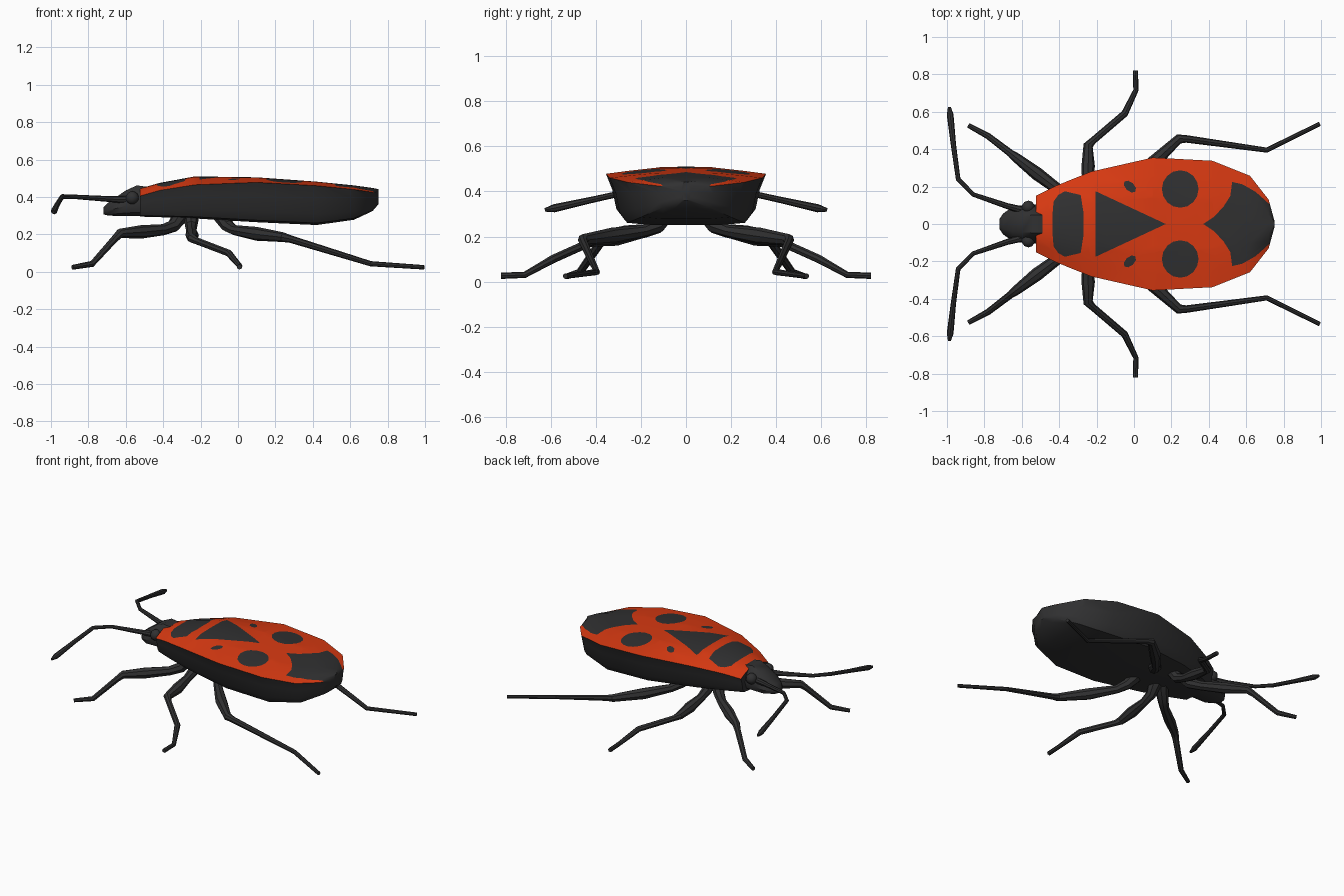
import bpy, bmesh, math
from mathutils import Vector

if "Cube" in bpy.data.objects:
    bpy.data.objects.remove(bpy.data.objects["Cube"])


def material(name, rgb):
    m = bpy.data.materials.new(name)
    m.diffuse_color = (*rgb, 1)
    m.use_nodes = True
    m.node_tree.nodes["Principled BSDF"].inputs["Base Color"].default_value = m.diffuse_color
    return m


BLACK = material("matt black", (0.03, 0.03, 0.031))
RED = material("orange red", (0.70, 0.042, 0.006))


def finish(bm, name, mats=(BLACK,), angle=35):
    bmesh.ops.recalc_face_normals(bm, faces=bm.faces[:])
    me = bpy.data.meshes.new(name)
    bm.to_mesh(me)
    bm.free()
    for m in mats:
        me.materials.append(m)
    ob = bpy.data.objects.new(name, me)
    bpy.context.collection.objects.link(ob)
    bpy.ops.object.select_all(action='DESELECT')
    ob.select_set(True)
    bpy.context.view_layer.objects.active = ob
    bpy.ops.object.shade_smooth_by_angle(angle=math.radians(angle))
    return ob


def loft(bm, rings):
    """Skin closed rings of points, cap both ends, return side faces by ring position."""
    vr = [[bm.verts.new(p) for p in r] for r in rings]
    n, sides = len(vr[0]), []
    for a, b in zip(vr, vr[1:]):
        for i in range(n):
            j = (i + 1) % n
            sides.append((i, bm.faces.new((a[i], a[j], b[j], b[i]))))
    bm.faces.new(vr[0])
    bm.faces.new(vr[-1])
    return sides


def limb(name, pts, sides=8):
    """Tapered jointed tube through (x, y, z, radius) points."""
    ps = [Vector(p[:3]) for p in pts]
    rings = []
    for k, p in enumerate(ps):
        d1 = (p - ps[k - 1]).normalized() if k else Vector()
        d2 = (ps[k + 1] - p).normalized() if k < len(ps) - 1 else Vector()
        t = (d1 + d2).normalized()
        u = t.cross(Vector((0, 0, 1))).normalized()
        v = u.cross(t)
        r = pts[k][3]
        rings.append([p + r * (math.cos(a) * u + math.sin(a) * v)
                      for a in (2 * math.pi * i / sides for i in range(sides))])
    bm = bmesh.new()
    loft(bm, rings)
    finish(bm, name)


def section(x, w, top, rim, low):
    """Body cross-section: crowned top, sharp rim, sloping wall, flat belly."""
    up = [(0, 1), (.4, .95), (.7, .52), (1, 0)]
    down = [(.92, .33), (.87, .73), (.77, .95), (.4, 1)]
    half = [(f * w, rim + g * (top - rim)) for f, g in up]
    half += [(f * w, rim - g * (rim - low)) for f, g in down]
    full = half + [(-y, z) for y, z in reversed(half[1:])]
    return [(x, y, z) for y, z in full]


# body: x, half width, crown z, rim z, belly z
stations = [(-.525, .15, .445, .405, .295), (-.42, .203, .475, .435, .292),
            (-.23, .28, .51, .465, .285), (.1, .355, .505, .478, .265),
            (.42, .338, .482, .46, .25), (.62, .258, .462, .44, .278),
            (.72, .13, .448, .425, .325), (.75, .02, .442, .42, .36)]
bm = bmesh.new()
for i, f in loft(bm, [section(*s) for s in stations]):
    f.material_index = 1 if i in (0, 1, 2, 12, 13, 14) else 0


# markings on the back, cut into the surface
def symmetric(half):
    return half + [(x, -y) for x, y in reversed(half) if y > 0]


def disc(cx, cy, rx, ry, n, turn=0):
    c, s = math.cos(turn), math.sin(turn)
    out = []
    for i in range(n):
        a = 2 * math.pi * i / n
        u, v = rx * math.cos(a), ry * math.sin(a)
        out.append((cx + u * c - v * s, cy + u * s + v * c))
    return out


def inside(p, poly):
    hit = False
    for (x1, y1), (x2, y2) in zip(poly, poly[1:] + poly[:1]):
        if (y1 > p.y) != (y2 > p.y) and p.x < (x2 - x1) * (p.y - y1) / (y2 - y1) + x1:
            hit = not hit
    return hit


def paint(poly):
    xs, ys = zip(*poly)

    def near():
        res = []
        for f in bm.faces:
            fx = [v.co.x for v in f.verts]
            fy = [v.co.y for v in f.verts]
            if (f.material_index == 1 and max(fx) > min(xs) and min(fx) < max(xs)
                    and max(fy) > min(ys) and min(fy) < max(ys)):
                res.append(f)
        return res

    for (x1, y1), (x2, y2) in zip(poly, poly[1:] + poly[:1]):
        fs = near()
        geom = list({v for f in fs for v in f.verts}) + list({e for f in fs for e in f.edges}) + fs
        bmesh.ops.bisect_plane(bm, geom=geom, dist=1e-5, plane_co=(x1, y1, 0),
                               plane_no=(y2 - y1, x1 - x2, 0))
    for f in near():
        if inside(f.calc_center_median(), poly):
            f.material_index = 0


paint(symmetric([(-.435, .06), (-.43, .12), (-.405, .155), (-.37, .175), (-.285, .155), (-.27, .06)]))
paint([(-.205, .175), (.17, 0), (-.205, -.175)])
paint(symmetric([(.37, 0), (.43, .04), (.48, .095), (.515, .15), (.525, .225), (.58, .212),
                 (.65, .172), (.725, .105), (.8, .06)]))
for s in (1, -1):
    paint(disc(.247, .187 * s, .098, .1, 16))
    paint(disc(-.022, .2 * s, .04, .024, 8, -.75 * s))
finish(bm, "body", (BLACK, RED))

# head: x, half width, top z, bottom z
bm = bmesh.new()
head = [(-.72, .025, .345, .308), (-.70, .055, .365, .302), (-.65, .092, .40, .298),
        (-.60, .10, .435, .298), (-.54, .105, .462, .298), (-.49, .105, .455, .30)]
rings = []
for x, w, t, b in head:
    half = [(.45, 1), (.85, .72), (1, .4), (.85, .12), (.5, 0)]
    pts = half + [(-f, g) for f, g in reversed(half)]
    rings.append([(x, f * w, b + g * (t - b)) for f, g in pts])
loft(bm, rings)
finish(bm, "head", angle=40)

for side, s in (("left", -1), ("right", 1)):
    # eye
    bm = bmesh.new()
    bmesh.ops.create_uvsphere(bm, u_segments=10, v_segments=7, radius=.036)
    bmesh.ops.translate(bm, vec=(-.565, .09 * s, .395), verts=bm.verts[:])
    finish(bm, "eye_" + side)

    # antenna and three jointed legs
    parts = {
        "antenna": [(-.60, .075, .385, .020), (-.675, .095, .388, .016), (-.86, .158, .40, .012),
                    (-.94, .24, .402, .013), (-.965, .42, .362, .014), (-.983, .585, .325, .018),
                    (-.987, .625, .318, .008)],
        "front_leg": [(-.30, .09, .31, .045), (-.345, .13, .245, .035), (-.40, .18, .225, .03),
                      (-.52, .27, .213, .036), (-.63, .355, .205, .026), (-.66, .378, .175, .02),
                      (-.78, .47, .042, .017), (-.885, .527, .024, .013)],
        "middle_leg": [(-.25, .09, .31, .045), (-.25, .13, .245, .033), (-.25, .20, .218, .027),
                       (-.245, .31, .195, .036), (-.245, .42, .18, .026), (-.22, .445, .165, .019),
                       (-.05, .59, .10, .019), (.01, .715, .03, .014), (.008, .82, .026, .014)],
        "rear_leg": [(-.09, .10, .30, .045), (-.055, .13, .245, .035), (-.02, .19, .223, .027),
                     (.10, .325, .203, .037), (.24, .455, .185, .026), (.28, .455, .175, .02),
                     (.71, .395, .043, .014), (.993, .535, .024, .012)],
    }
    for name, pts in parts.items():
        limb(name + "_" + side, [(x, y * s, z, r) for x, y, z, r in pts])
